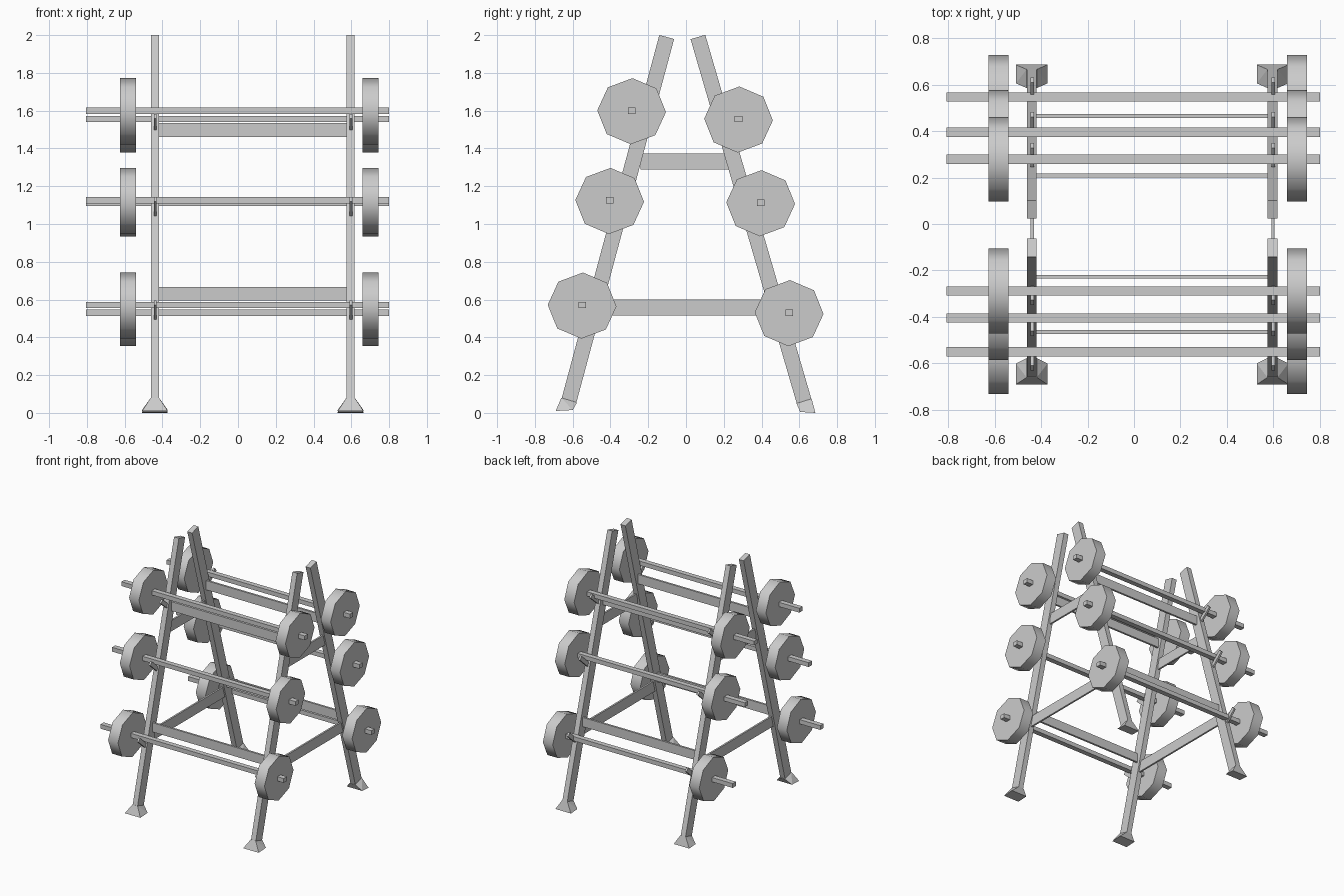
import bpy, bmesh, math
from mathutils import Matrix, Vector

old = bpy.data.objects.get("Cube")
if old:
    bpy.data.objects.remove(old, do_unlink=True)

GREY = (0.6, 0.6, 0.6, 1)
steel = bpy.data.materials.new("steel_grey")
steel.use_nodes = True
steel.diffuse_color = GREY
steel.node_tree.nodes["Principled BSDF"].inputs["Base Color"].default_value = GREY


def finish(name, bm):
    bmesh.ops.recalc_face_normals(bm, faces=bm.faces)
    mesh = bpy.data.meshes.new(name)
    bm.to_mesh(mesh)
    bm.free()
    mesh.materials.append(steel)
    ob = bpy.data.objects.new(name, mesh)
    bpy.context.collection.objects.link(ob)
    return ob


def box(name, centre, size):
    bm = bmesh.new()
    bmesh.ops.create_cube(bm, size=1, matrix=Matrix.Translation(centre) @ Matrix.Diagonal((*size, 1)))
    return finish(name, bm)


def beam(name, x, start, end, width, depth):
    """Square-cut beam between two (y, z) points in the plane at x."""
    a, b = Vector((x, *start)), Vector((x, *end))
    d = b - a
    tilt = Matrix.Rotation(math.atan2(-d.y, d.z), 4, "X")
    bm = bmesh.new()
    bmesh.ops.create_cube(bm, size=1, matrix=Matrix.Translation((a + b) / 2) @ tilt
                          @ Matrix.Diagonal((width, depth, d.length, 1)))
    return finish(name, bm)


def foot(name, x, top, bottom):
    """Flared foot between two (y, z) edges, wider along x at the floor."""
    bm = bmesh.new()
    for half, edge in ((0.022, top), (0.068, bottom)):
        for y, z in edge:
            for s in (-1, 1):
                bm.verts.new((x + s * half, y, z))
    bmesh.ops.convex_hull(bm, input=bm.verts[:])
    bmesh.ops.dissolve_limit(bm, angle_limit=0.02, verts=bm.verts[:], edges=bm.edges[:])
    return finish(name, bm)


def plate(name, x, y, z):
    """Eight-sided weight plate, slightly wider than tall."""
    bm = bmesh.new()
    bmesh.ops.create_cone(bm, cap_ends=True, segments=8, radius1=1, radius2=1, depth=0.086)
    turn = Matrix.Rotation(math.radians(90), 4, "Y")
    spin = Matrix.Rotation(math.radians(-1.4), 4, "X")
    bm.transform(Matrix.Translation((x, y, z)) @ Matrix.Diagonal((1, 0.182, 0.175, 1)) @ spin @ turn)
    ob = finish(name, bm)
    bpy.ops.object.select_all(action="DESELECT")
    ob.select_set(True)
    bpy.context.view_layer.objects.active = ob
    bpy.ops.object.shade_smooth_by_angle(angle=math.radians(50))


SIDES = {"right": -0.44, "left": 0.596}
LEGS = {"front": ((-0.619, 0.067), (-0.102, 1.99)),
        "back": ((0.625, 0.062), (0.063, 1.99))}
FEET = {"front": (((-0.66, 0.08), (-0.577, 0.055)), ((-0.69, 0.01), (-0.60, 0.015))),
        "back": (((0.585, 0.05), (0.665, 0.075)), ((0.605, 0.005), (0.685, 0)))}

# Legs, feet and side rails
for side, x in SIDES.items():
    for end in LEGS:
        beam(f"{end}_{side}_leg", x, *LEGS[end], 0.042, 0.081)
        foot(f"{end}_{side}_foot", x, *FEET[end])
    box(f"lower_{side}_rail", (x + 0.002, 0, 0.558), (0.014, 0.92, 0.085))
    box(f"upper_{side}_rail", (x + 0.002, 0, 1.332), (0.014, 0.48, 0.085))

# Cross slats joining the two sides
for name, y, z in (("front_upper", -0.227, 1.498), ("back_upper", 0.209, 1.498),
                   ("front_lower", -0.465, 0.631), ("back_lower", 0.465, 0.631)):
    box(f"{name}_slat", (0.078, y, z), (1.04, 0.016, 0.073))

# Hooks: sloping struts that carry the bars
for level, inner, outer, z0, z1 in (("upper", 0.235, 0.337, 1.483, 1.57),
                                    ("middle", 0.365, 0.472, 1.035, 1.132),
                                    ("lower", 0.505, 0.62, 0.48, 0.582)):
    for end, s in (("front", -1), ("back", 1)):
        for side, x in SIDES.items():
            beam(f"{end}_{side}_{level}_hook", x + 0.002, (s * inner, z0), (s * outer, z1), 0.015, 0.032)

# Barbells
for name, y, z in (("front_upper", -0.288, 1.6), ("front_middle", -0.404, 1.125),
                   ("front_lower", -0.55, 0.571), ("back_upper", 0.278, 1.556),
                   ("back_middle", 0.395, 1.113), ("back_lower", 0.546, 0.531)):
    box(f"{name}_bar", (-0.003, y, z), (1.605, 0.04, 0.034))
    plate(f"{name}_right_plate", -0.582, y, z - 0.003)
    plate(f"{name}_left_plate", 0.701, y, z - 0.003)
